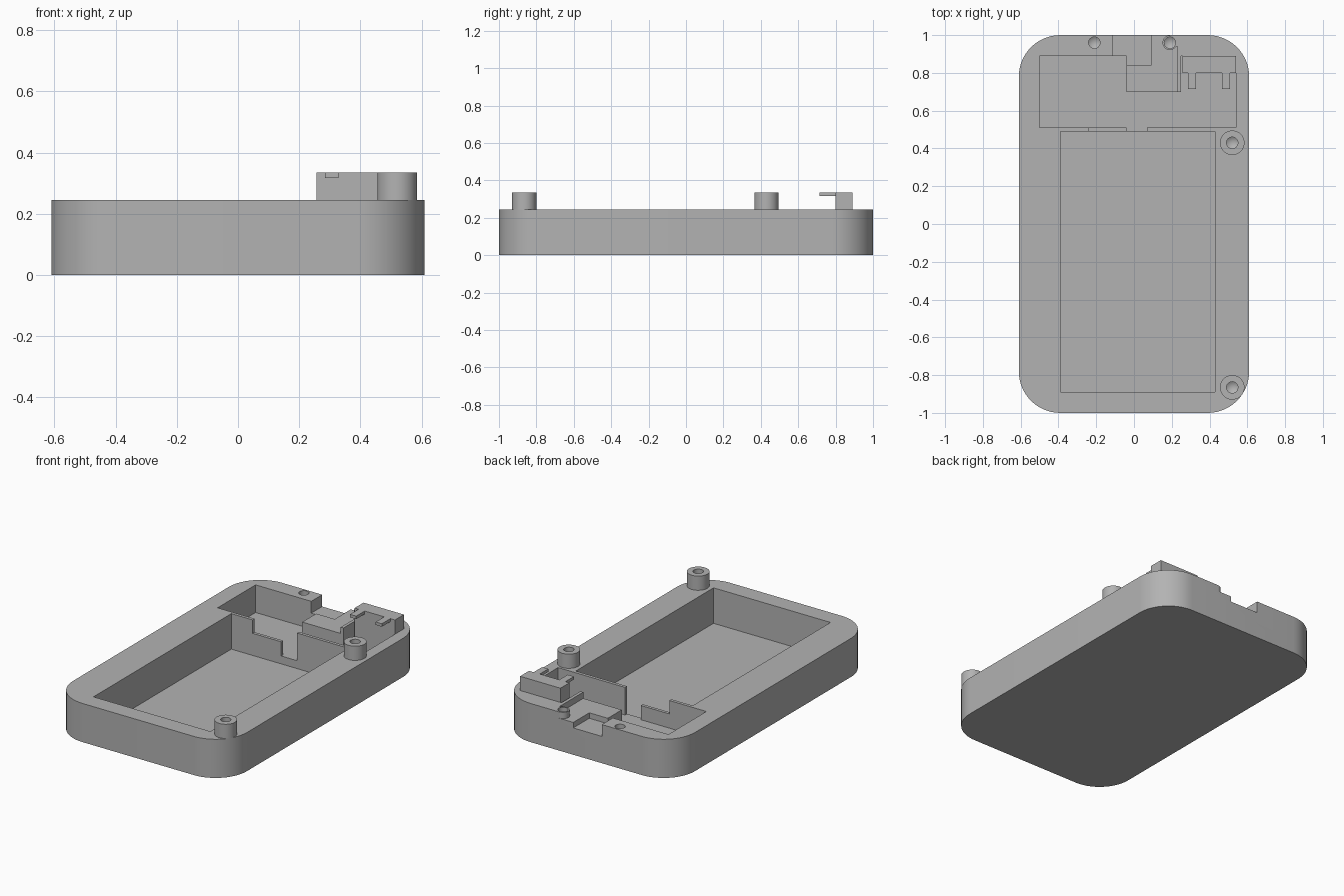
import bpy, bmesh
from mathutils import Matrix

cube = bpy.data.objects.get("Cube")
if cube:
    bpy.data.objects.remove(cube, do_unlink=True)

grey = bpy.data.materials.new("mid grey")
grey.use_nodes = True
COLOUR = (0.45, 0.45, 0.45, 1)
grey.diffuse_color = COLOUR
grey.node_tree.nodes["Principled BSDF"].inputs["Base Color"].default_value = COLOUR

RIM = 0.245      # top of the case
POST_TOP = 0.335
ABOVE = 0.4      # cutters end here


def make(name, bm):
    bmesh.ops.recalc_face_normals(bm, faces=bm.faces)
    mesh = bpy.data.meshes.new(name)
    bm.to_mesh(mesh)
    bm.free()
    mesh.materials.append(grey)
    obj = bpy.data.objects.new(name, mesh)
    bpy.context.collection.objects.link(obj)
    return obj


def box_mesh(x0, x1, y0, y1, z0, z1):
    bm = bmesh.new()
    bmesh.ops.create_cube(bm, size=1)
    for v in bm.verts:
        v.co.x = x1 if v.co.x > 0 else x0
        v.co.y = y1 if v.co.y > 0 else y0
        v.co.z = z1 if v.co.z > 0 else z0
    return bm


def box(name, *bounds):
    return make(name, box_mesh(*bounds))


def cylinder(name, x, y, z0, z1, radius, tip=0):
    bm = bmesh.new()
    bmesh.ops.create_cone(bm, cap_ends=True, segments=40, radius1=radius, radius2=radius,
                          depth=z1 - z0, matrix=Matrix.Translation((x, y, (z0 + z1) / 2)))
    if tip:  # pointed lower end, like a drill
        bottom = min(bm.faces, key=lambda f: f.calc_center_median().z)
        point = bmesh.ops.poke(bm, faces=[bottom])["verts"][0]
        point.co.z -= tip
    return make(name, bm)


def select_only(obj):
    bpy.ops.object.select_all(action='DESELECT')
    obj.select_set(True)
    bpy.context.view_layer.objects.active = obj


def cut(obj, cutter):
    cutter.hide_render = True
    select_only(obj)
    mod = obj.modifiers.new("cut", 'BOOLEAN')
    mod.operation = 'DIFFERENCE'
    mod.solver = 'EXACT'
    mod.object = cutter
    bpy.ops.object.modifier_apply(modifier=mod.name)
    bpy.data.objects.remove(cutter, do_unlink=True)


def smooth(obj):
    select_only(obj)
    bpy.ops.object.shade_smooth_by_angle(angle=0.5)


# Case tray with rounded corners
bm = box_mesh(-0.61, 0.61, -1, 1, 0, RIM)
upright = [e for e in bm.edges if abs(e.verts[0].co.z - e.verts[1].co.z) > 0.1]
bmesh.ops.bevel(bm, geom=upright, offset=0.22, segments=14, profile=0.5, affect='EDGES')
case = make("case_tray", bm)

# Pockets and openings: x range, y range, floor height
pockets = [
    (-0.39, 0.43, -0.89, 0.49, 0.02),    # battery bay
    (-0.50, -0.04, 0.51, 0.89, 0.07),    # circuit bay, left part
    (-0.05, 0.26, 0.51, 0.70, 0.07),     # circuit bay, middle
    (0.25, 0.54, 0.51, 0.89, 0.07),      # circuit bay, right part
    (-0.24, -0.03, 0.48, 0.52, 0.16),    # low stretch of the divider
    (-0.04, 0.07, 0.48, 0.52, 0.07),     # wire gap in the divider
    (-0.05, 0.23, 0.69, 0.94, 0.205),    # connector shelf
    (0.08, 0.19, 0.90, 1.10, 0.205),     # shelf outlet
    (-0.11, 0.09, 0.88, 1.10, 0.17),     # port opening
    (-0.05, 0.09, 0.84, 1.10, 0.17),     # port recess
]
for x0, x1, y0, y1, floor in pockets:
    cut(case, box("cutter", x0, x1, y0, y1, floor, ABOVE))

# Screw posts, each drilled through into the case
posts = {
    "front_screw_post": (0.52, -0.865, RIM, POST_TOP, 0.065),
    "middle_screw_post": (0.52, 0.43, RIM, POST_TOP, 0.065),
    "rear_screw_post": (0.19, 0.96, 0.205, RIM, 0.039),
}
for name, (x, y, z0, z1, radius) in posts.items():
    post = cylinder(name, x, y, z0, z1, radius)
    for part in (post, case):
        cut(part, cylinder("drill", x, y, 0.15, ABOVE, 0.03, tip=0.02))
    smooth(post)

# Screw hole in the rear rim
cut(case, cylinder("drill", -0.21, 0.96, 0.15, ABOVE, 0.03, tip=0.02))
smooth(case)

# Raised bracket with two clips reaching forward
box("bracket", 0.257, 0.54, 0.80, 0.89, 0.07, POST_TOP)
for side, x in (("right", 0.285), ("left", 0.465)):
    box(side + "_clip", x, x + 0.043, 0.715, 0.80, 0.316, POST_TOP)
